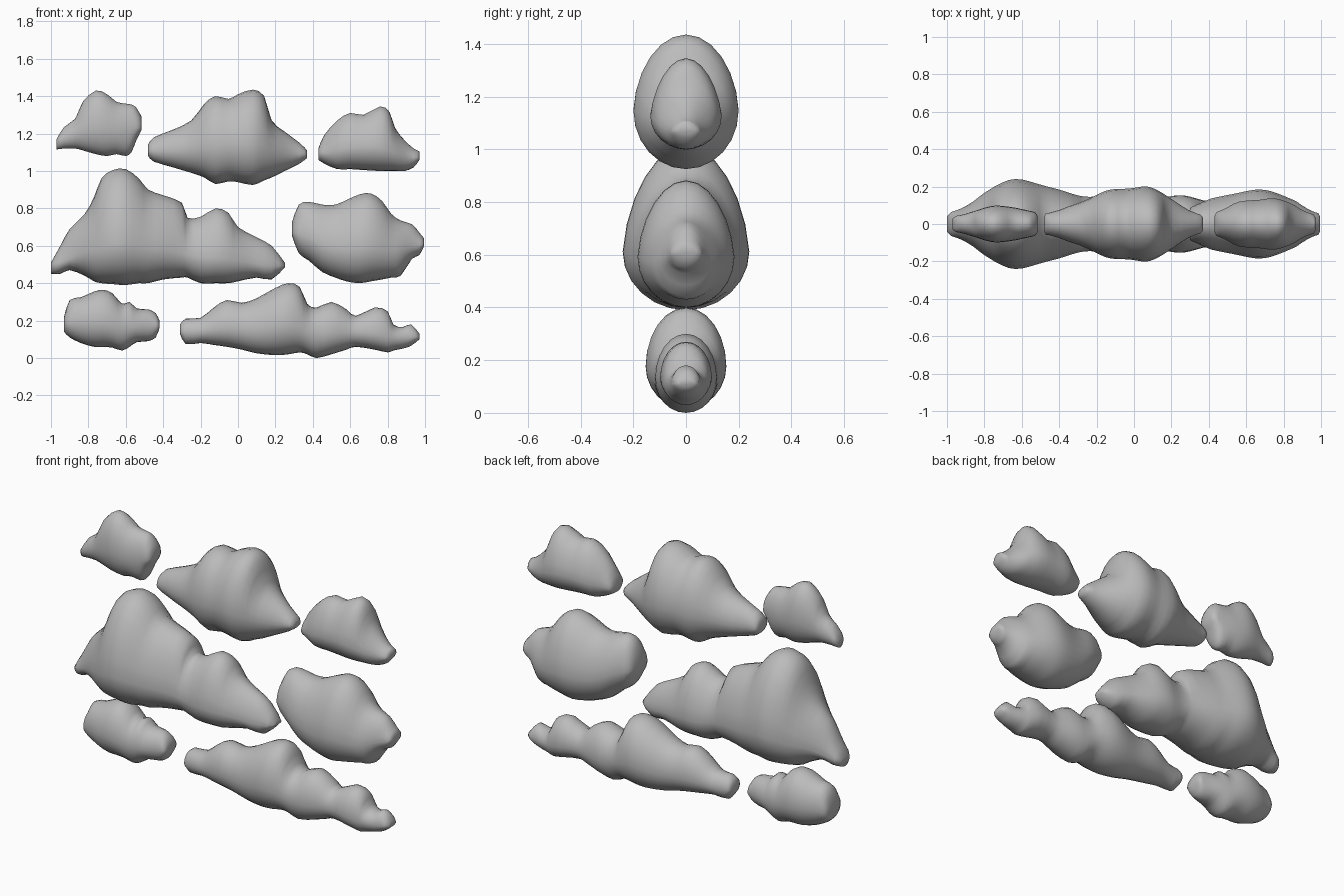
import bpy, bmesh, math

white = bpy.data.materials.new("cloud_grey")
white.diffuse_color = (0.5, 0.5, 0.5, 1)

SIDES = 24


def spline(p0, p1, p2, p3, t):
    """Catmull-Rom point between p1 and p2."""
    return tuple(b + 0.5 * t * (c - a + t * (2 * a - 5 * b + 4 * c - d + t * (3 * (b - c) + d - a)))
                 for a, b, c, d in zip(p0, p1, p2, p3))


def soften(rows, values, reach):
    """Average values over neighbours within reach along x."""
    out = []
    for r in rows:
        ws = [max(0, 1 - abs(q[0] - r[0]) / reach) for q in rows]
        out.append(sum(w * v for w, v in zip(ws, values)) / sum(ws))
    return out


def cloud(name, plump, belly, pear, stations):
    """Puffy body lofted along x from (x, bottom, top) stations. Depth follows
    the softened local height; belly is the height of the widest line."""
    pts = [stations[0]] + stations + [stations[-1]]
    rows = []
    for i in range(1, len(pts) - 2):
        for t in (0, 0.5):
            rows.append(spline(*pts[i - 1:i + 3], t))
    rows.append(stations[-1])
    depths = soften(rows, [plump * (hi - lo) + 0.02 for _, lo, hi in rows], 0.1)
    mids = soften(rows, [lo + belly * (hi - lo) for _, lo, hi in rows], 0.12)

    bm = bmesh.new()
    rings = []
    for (x, lo, hi), depth, mid in zip(rows, depths, mids):
        mid = min(max(mid, lo + 0.25 * (hi - lo)), hi - 0.25 * (hi - lo))
        ring = []
        for k in range(SIDES):
            a = 2 * math.pi * k / SIDES
            s = math.sin(a)
            z = mid + s * (hi - mid if s > 0 else mid - lo)
            y = depth * math.cos(a) * (1 - pear * max(s, 0))
            ring.append(bm.verts.new((x, y, z)))
        rings.append(ring)
    # keep the two end caps small
    for ring in (rings[0], rings[-1]):
        for v in ring:
            v.co.y *= 0.7
    for r, q in zip(rings, rings[1:]):
        for k in range(SIDES):
            n = (k + 1) % SIDES
            bm.faces.new((r[k], r[n], q[n], q[k]))
    bm.faces.new(rings[0])
    bm.faces.new(rings[-1])
    bmesh.ops.recalc_face_normals(bm, faces=bm.faces)
    for f in bm.faces:
        f.smooth = True
    me = bpy.data.meshes.new(name)
    bm.to_mesh(me)
    bm.free()
    me.materials.append(white)
    ob = bpy.data.objects.new(name, me)
    bpy.context.collection.objects.link(ob)


# Top row
cloud("cloud_top_left", 0.24, 0.45, 0.0, [
    (-.97, 1.115, 1.17), (-.93, 1.12, 1.235), (-.87, 1.12, 1.28), (-.83, 1.11, 1.37),
    (-.76, 1.09, 1.43), (-.70, 1.08, 1.41), (-.65, 1.09, 1.37), (-.60, 1.08, 1.36),
    (-.57, 1.10, 1.355), (-.545, 1.16, 1.34), (-.515, 1.22, 1.29)])
cloud("cloud_top_centre", 0.37, 0.44, 0.05, [
    (-.48, 1.08, 1.14), (-.45, 1.05, 1.18), (-.35, 1.02, 1.22), (-.25, .99, 1.27),
    (-.18, .965, 1.36), (-.12, .93, 1.40), (-.05, .945, 1.385), (0, .94, 1.41),
    (.08, .925, 1.435), (.14, .95, 1.40), (.18, .965, 1.27), (.25, 1.0, 1.21),
    (.33, 1.04, 1.15), (.37, 1.07, 1.11)])
cloud("cloud_top_right", 0.36, 0.4, 0.15, [
    (.43, 1.06, 1.12), (.46, 1.04, 1.19), (.53, 1.01, 1.27), (.60, 1.01, 1.31),
    (.67, 1.005, 1.30), (.76, 1.0, 1.345), (.81, 1.0, 1.315), (.84, 1.0, 1.23),
    (.89, 1.0, 1.165), (.94, 1.02, 1.12), (.97, 1.06, 1.105)])

# Middle row
cloud("cloud_middle_left", 0.36, 0.36, 0.12, [
    (-1.0, .45, .51), (-.95, .45, .60), (-.90, .47, .69), (-.82, .44, .77),
    (-.77, .41, .86), (-.73, .40, .96), (-.67, .395, 1.005), (-.60, .39, 1.01),
    (-.53, .40, .96), (-.48, .40, .90), (-.40, .42, .87), (-.30, .43, .83),
    (-.27, .43, .75), (-.20, .40, .755), (-.12, .40, .80), (-.05, .40, .775),
    (0, .41, .70), (.10, .43, .645), (.18, .42, .60), (.25, .485, .51)])
cloud("cloud_middle_right", 0.35, 0.4, 0.1, [
    (.29, .65, .73), (.325, .56, .82), (.38, .52, .835), (.45, .46, .82), (.52, .43, .82),
    (.58, .41, .845), (.65, .40, .875), (.71, .41, .88), (.77, .42, .84),
    (.82, .43, .77), (.87, .44, .735), (.93, .53, .715), (.97, .55, .67), (.995, .60, .64)])

# Bottom row
cloud("cloud_bottom_left", 0.35, 0.45, 0.0, [
    (-.93, .14, .22), (-.90, .11, .31), (-.84, .08, .325), (-.77, .06, .355),
    (-.72, .06, .365), (-.67, .055, .345), (-.62, .04, .29), (-.58, .06, .30),
    (-.54, .085, .265), (-.48, .09, .26), (-.44, .11, .24), (-.42, .16, .20)])
cloud("cloud_bottom_right", 0.36, 0.43, 0.0, [
    (-.31, .13, .18), (-.28, .075, .21), (-.20, .08, .215), (-.13, .07, .27),
    (-.06, .06, .31), (.02, .045, .295), (.10, .025, .32), (.20, .015, .375),
    (.27, .02, .40), (.33, .03, .38), (.37, .02, .29), (.42, 0, .27),
    (.50, .02, .30), (.58, .045, .26), (.63, .06, .225), (.73, .045, .27),
    (.80, .03, .25), (.83, .04, .18), (.88, .05, .165), (.925, .065, .18), (.97, .10, .13)])
